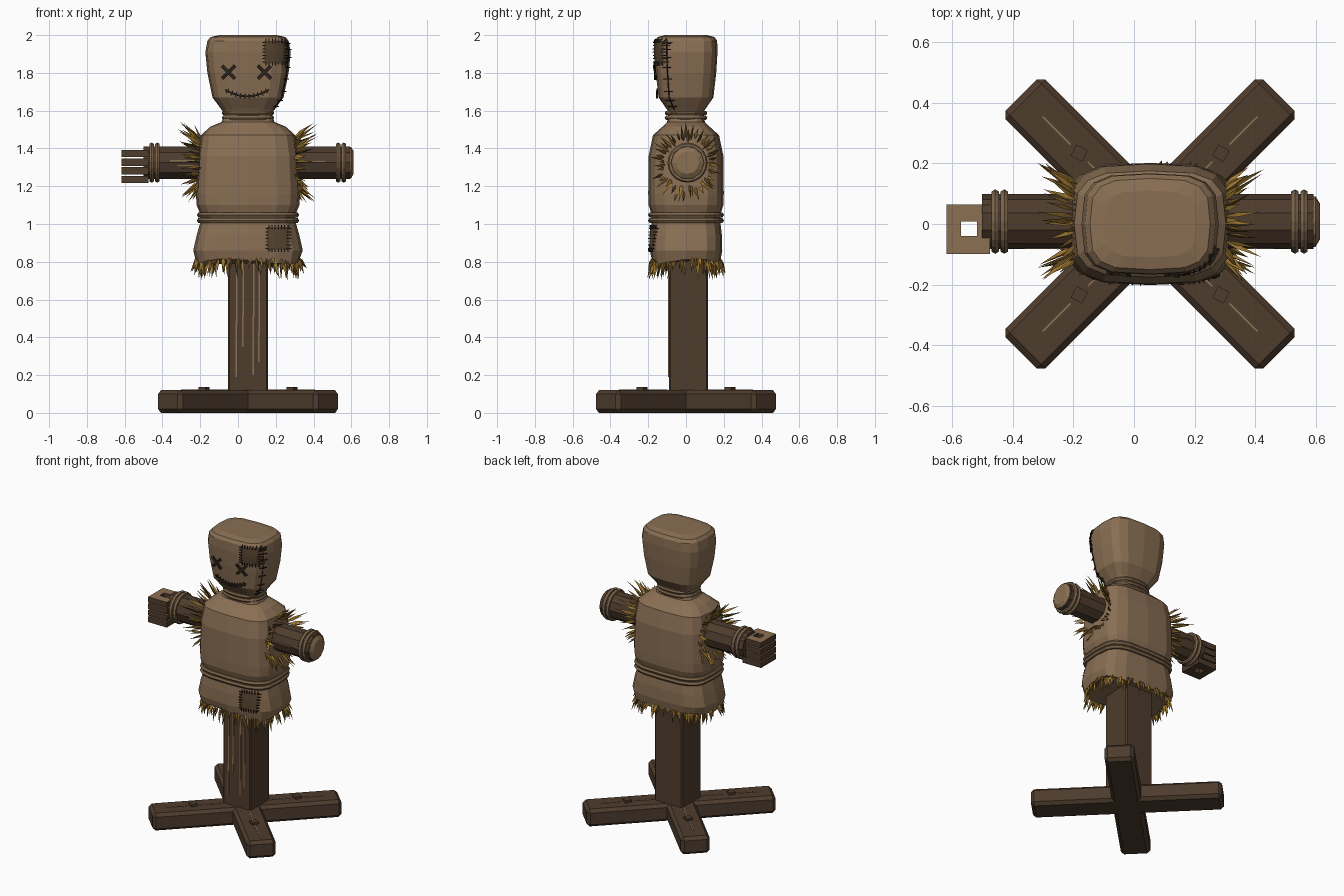
import bpy, bmesh, math, random
from mathutils import Vector, Matrix

if "Cube" in bpy.data.objects:
    bpy.data.objects.remove(bpy.data.objects["Cube"])
random.seed(4)
CX = 0.053
EXP = 3.5


def material(name, hexcode):
    c = [int(hexcode[i:i + 2], 16) / 255 for i in (0, 2, 4)]
    m = bpy.data.materials.new(name)
    m.diffuse_color = [((v + 0.055) / 1.055) ** 2.4 for v in c] + [1]
    m.use_nodes = True
    m.node_tree.nodes["Principled BSDF"].inputs["Base Color"].default_value = m.diffuse_color
    return m


WOOD = material("dark wood", "4E3C2D")
GRAIN = material("light wood", "8C7052")
BURLAP = material("burlap", "8A6F54")
ROPE = material("rope", "7D654B")
STRAW = material("straw", "9C7630")
STRAW_DARK = material("dark straw", "6E5222")
PATCH = material("patch cloth", "55432F")
THREAD = material("dark thread", "2C221B")


def finish(name, bm, *mats):
    bmesh.ops.recalc_face_normals(bm, faces=bm.faces)
    me = bpy.data.meshes.new(name)
    bm.to_mesh(me)
    bm.free()
    for m in mats:
        me.materials.append(m)
    ob = bpy.data.objects.new(name, me)
    bpy.context.collection.objects.link(ob)
    return ob


def section(a, hx, hy, e):
    c, s = math.cos(a), math.sin(a)
    return (math.copysign(abs(c) ** (2 / e), c) * hx,
            math.copysign(abs(s) ** (2 / e), s) * hy)


def loft(name, prof, mat, sides=16, e=EXP, closed=False, arm=False, hem=0):
    """Stack rounded-box rings (height, half x, half y); arm=True lays them along x."""
    bm = bmesh.new()
    rings = []
    for k, (w, hx, hy) in enumerate(prof):
        ring = []
        for i in range(sides):
            a = math.tau * i / sides
            u, v = section(a, hx, hy, e)
            dz = hem * math.sin(3 * a + 1) if k == 0 else 0
            ring.append(bm.verts.new((w, u + 0.008, v + 1.325) if arm else (u + CX, v, w + dz)))
        rings.append(ring)
    n = len(rings)
    for k in range(n if closed else n - 1):
        r, q = rings[k], rings[(k + 1) % n]
        for i in range(sides):
            j = (i + 1) % sides
            bm.faces.new((r[i], r[j], q[j], q[i]))
    if not closed:
        bm.faces.new(rings[0])
        bm.faces.new(rings[-1])
    return finish(name, bm, mat)


def rope(name, w, hx, hy, r, e=EXP, arm=False):
    prof = [(w + r * math.sin(a), hx + r * math.cos(a), hy + r * math.cos(a))
            for a in (math.tau * i / 6 for i in range(6))]
    loft(name, prof, ROPE, 20, e, True, arm)


def add_box(bm, centre, size, rot=None):
    m = Matrix.Translation(centre) @ (rot or Matrix()) @ Matrix.Diagonal((*size, 1))
    return bmesh.ops.create_cube(bm, size=1, matrix=m)["verts"]


def bar(bm, p, q, width, depth, normal=(0, -1, 0)):
    """Thin strip from p to q, lying flat against a surface with this normal."""
    p, q = Vector(p), Vector(q)
    x = (q - p).normalized()
    y = Vector(normal).cross(x).normalized()
    rot = Matrix((x, y, x.cross(y))).transposed().to_4x4()
    add_box(bm, (p + q) / 2, ((q - p).length, width, depth), rot)


def front(prof, x, z, off=0.004):
    """Point on the front of a lofted cloth shape."""
    for (z0, a0, b0), (z1, a1, b1) in zip(prof, prof[1:]):
        if z0 <= z <= z1:
            t = (z - z0) / (z1 - z0)
            hx, hy = a0 + (a1 - a0) * t, b0 + (b1 - b0) * t
            k = min(abs(x - CX) / hx, 0.99)
            return Vector((x, -hy * (1 - k ** EXP) ** (1 / EXP) - off, z))
    return Vector((x, -0.17, z))


# post and crossed base planks
bm = bmesh.new()
add_box(bm, (CX, 0.013, 0.76), (0.212, 0.208, 1.44))
bmesh.ops.bevel(bm, geom=bm.edges[:], offset=0.008, segments=1, affect='EDGES')
finish("post", bm, WOOD)
for k, ang in enumerate((45, -45)):
    bm = bmesh.new()
    add_box(bm, (CX, 0, 0.06), (1.2, 0.185, 0.12), Matrix.Rotation(math.radians(ang), 4, 'Z'))
    bmesh.ops.bevel(bm, geom=bm.edges[:], offset=0.02, segments=1, affect='EDGES')
    finish(f"base_plank_{k + 1}", bm, WOOD)

# bolts and grain on the planks, grain on the post and arm
bolts, grain = bmesh.new(), bmesh.new()
for k in range(4):
    a = math.pi / 4 + k * math.pi / 2
    d = Vector((math.cos(a), math.sin(a), 0))
    o = Vector((CX, 0, 0))
    add_box(bolts, o + d * 0.33 + Vector((0, 0, 0.125)), (0.042, 0.042, 0.022),
            Matrix.Rotation(a + 0.3, 4, 'Z'))
    up = Vector((0, 0, 0.121))
    bar(grain, o + d * 0.14 + up, o + d * 0.29 + up, 0.006, 0.004, (0, 0, 1))
    bar(grain, o + d * 0.37 + up, o + d * 0.5 + up, 0.006, 0.004, (0, 0, 1))
for x, z0, z1 in ((-0.01, 0.19, 0.75), (0.025, 0.35, 0.8), (0.08, 0.2, 0.8), (0.11, 0.27, 0.78)):
    bar(grain, (x, -0.092, z0), (x + 0.004, -0.092, z1), 0.008, 0.004)
for x0, x1, z in ((-0.36, -0.22, 1.335), (-0.32, -0.2, 1.31), (0.32, 0.46, 1.33)):
    bar(grain, (x0, -0.081, z), (x1, -0.081, z), 0.006, 0.004)
finish("bolts", bolts, WOOD)
finish("wood_grain", grain, GRAIN)

# crossbar arm with a rounded right end
loft("arm_pole", [(-0.5, 0.09, 0.09), (0.592, 0.09, 0.09)], WOOD, 10, 2, arm=True)
loft("arm_end_cap", [(0.57, 0.083, 0.083), (0.598, 0.083, 0.083), (0.612, 0.06, 0.06)],
     GRAIN, 12, 2, arm=True)

# slatted left end: four square frames with a hole through the middle
bm = bmesh.new()
for k in range(4):
    z = 1.236 + k * 0.0455
    for x, y, sx, sy in ((-0.594, -0.017, 0.048, 0.162), (-0.496, -0.017, 0.042, 0.162),
                         (-0.5435, 0.036, 0.053, 0.056), (-0.5435, -0.069, 0.053, 0.058)):
        add_box(bm, (x, y, z), (sx, sy, 0.038))
bm.normal_update()
for f in bm.faces:
    f.material_index = 1 if f.normal.z > 0.5 else 0
finish("slatted_hand", bm, WOOD, GRAIN)

# burlap body and head
TORSO = [(0.80, 0.272, 0.18), (0.86, 0.29, 0.192), (0.94, 0.272, 0.19), (1.01, 0.252, 0.182),
         (1.05, 0.252, 0.182), (1.10, 0.272, 0.198), (1.16, 0.276, 0.2), (1.36, 0.266, 0.198),
         (1.47, 0.25, 0.175), (1.515, 0.2, 0.125), (1.54, 0.14, 0.1), (1.59, 0.12, 0.092)]
HEAD = [(1.575, 0.118, 0.09), (1.605, 0.14, 0.1), (1.67, 0.188, 0.145), (1.80, 0.215, 0.16),
        (1.91, 0.226, 0.167), (1.97, 0.215, 0.165), (1.99, 0.198, 0.15), (2.0, 0.15, 0.11)]
loft("sack_body", TORSO, BURLAP, hem=0.015)
loft("sack_head", HEAD, BURLAP)

# ropes
for k in (0, 1):
    rope(f"neck_rope_{k + 1}", 1.562 + k * 0.026, 0.126, 0.1, 0.013, 2.5)
    rope(f"waist_rope_{k + 1}", 1.018 + k * 0.03, 0.256, 0.186, 0.015)
    rope(f"left_wrist_rope_{k + 1}", -0.457 + k * 0.03, 0.092, 0.092, 0.014, 2, True)
    rope(f"right_wrist_rope_{k + 1}", 0.53 + k * 0.03, 0.092, 0.092, 0.014, 2, True)

# patches with stitches round the edge
thread = bmesh.new()
for name, prof, x0, x1, z0, z1 in (("head_patch", HEAD, 0.14, 0.258, 1.85, 1.97),
                                   ("skirt_patch", TORSO, 0.155, 0.272, 0.862, 0.985)):
    bm = bmesh.new()
    n = 5
    g = [[bm.verts.new(front(prof, x0 + (x1 - x0) * i / n, z0 + (z1 - z0) * j / n, 0.005))
          for i in range(n + 1)] for j in range(n + 1)]
    for j in range(n):
        for i in range(n):
            bm.faces.new((g[j][i], g[j][i + 1], g[j + 1][i + 1], g[j + 1][i]))
    finish(name, bm, PATCH)
    for i in range(7):
        t = (i + 0.5) / 7
        x, z = x0 + (x1 - x0) * t, z0 + (z1 - z0) * t
        for e in (z0, z1):
            bar(thread, front(prof, x, e - 0.01, 0.008), front(prof, x, e + 0.01, 0.008), 0.005, 0.006)
        for e in (x0, x1):
            bar(thread, front(prof, e - 0.01, z, 0.008), front(prof, e + 0.01, z, 0.008), 0.005, 0.006)

# crossed eyes and stitched smile
for ex in (-0.05, 0.14):
    for s in (-1, 1):
        bar(thread, front(HEAD, ex - 0.034, 1.803 - 0.034 * s, 0.008),
            front(HEAD, ex + 0.034, 1.803 + 0.034 * s, 0.008), 0.018, 0.009)
smile = [front(HEAD, 0.048 + 0.115 * t, 1.676 + 0.034 * t * t, 0.008)
         for t in (i / 5 - 1 for i in range(11))]
for p, q in zip(smile, smile[1:]):
    bar(thread, p, q, 0.01, 0.008)
    m = (p + q) / 2
    d = (q - p).normalized().cross(Vector((0, 1, 0))) * 0.013
    bar(thread, m - d, m + d, 0.006, 0.009)

# seam down the right side of the head
seam = []
for z, hx, hy in HEAD[1:6]:
    seam.append(front(HEAD, CX + hx * 0.95, z, 0.003))
for p, q in zip(seam, seam[1:]):
    bar(thread, p, q, 0.005, 0.005, (0.7, -0.7, 0))
    for t in (0.25, 0.75):
        m = p.lerp(q, t) + Vector((0.004, -0.002, 0))
        d = Vector((-0.012, -0.022, 0))
        bar(thread, m - d, m + d, 0.005, 0.006, (0.9, -0.45, 0))
finish("stitches", thread, THREAD)


def straw(bm, p, tip, width):
    """One spindle-shaped straw, three sided, in one of two tints."""
    axis = (tip - p).normalized()
    u = axis.orthogonal().normalized()
    v = axis.cross(u)
    m = p.lerp(tip, 0.4)
    spin = random.random() * 6
    ring = [bm.verts.new(m + (u * math.cos(a) + v * math.sin(a)) * width)
            for a in (spin + math.tau * i / 3 for i in range(3))]
    a, b = bm.verts.new(p), bm.verts.new(tip)
    shade = int(random.random() < 0.35)
    for i in range(3):
        for end in (a, b):
            bm.faces.new((end, ring[i], ring[(i + 1) % 3])).material_index = shade


R = random.uniform
# straw hanging from the hem
bm = bmesh.new()
for i in range(110):
    a = math.tau * (i + R(-0.4, 0.4)) / 110
    x, y = section(a, 0.262, 0.175, 2.8)
    k = R(0.98, 1.16)
    straw(bm, Vector((x + CX, y, 0.83)),
          Vector((x * k + CX + R(-0.02, 0.02), y * (k + 0.06), R(0.70, 0.78))), R(0.008, 0.013))
finish("hem_straw", bm, STRAW, STRAW_DARK)

# straw bursting from both sleeves
for side, name in ((-1, "left_sleeve_straw"), (1, "right_sleeve_straw")):
    bm = bmesh.new()
    for i in range(46):
        a = math.tau * (i + R(-0.4, 0.4)) / 46
        d = Vector((0, math.cos(a), math.sin(a)))
        o = Vector((CX + side * 0.235, 0.005, 1.325))
        r1 = R(0.14, 0.2) + 0.03 * abs(d.z)
        straw(bm, o + d * R(0.09, 0.13),
              o + d * r1 + Vector((side * R(0.05, 0.14), 0, 0)), R(0.007, 0.012))
    finish(name, bm, STRAW, STRAW_DARK)
